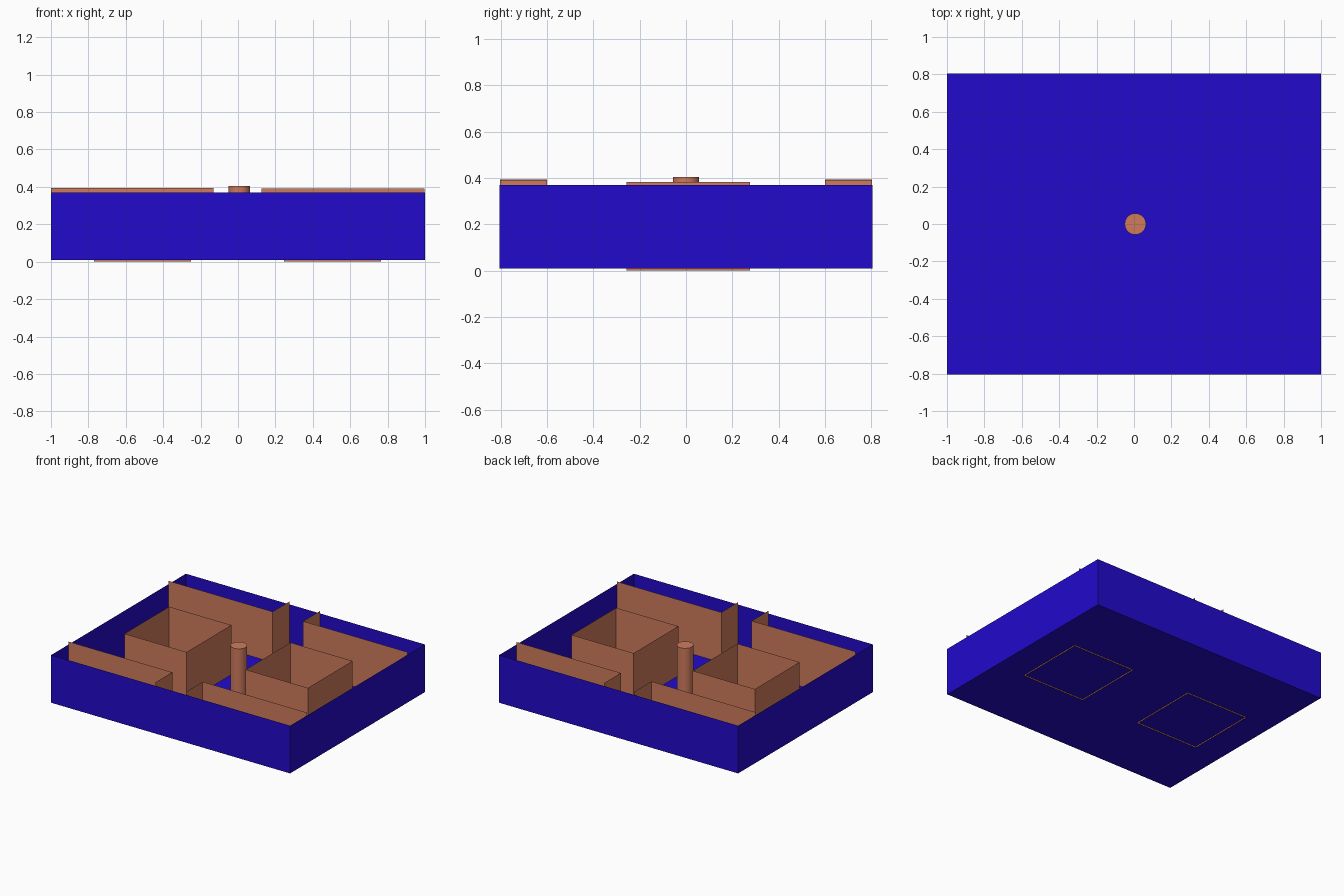
import bpy, bmesh

if "Cube" in bpy.data.objects:
    bpy.data.objects.remove(bpy.data.objects["Cube"])


def material(name, color):
    m = bpy.data.materials.new(name)
    m.diffuse_color = color
    m.use_nodes = True
    m.node_tree.nodes["Principled BSDF"].inputs["Base Color"].default_value = m.diffuse_color
    return m


BLUE = material("blue", (0.016, 0.003, 0.60, 1))
COPPER = material("copper", (0.62, 0.20, 0.11, 1))


def sheet(name, path, z0, z1, mat, closed=False, floor=False):
    """Thin vertical sheet following a plan path, optionally with a floor."""
    bm = bmesh.new()
    low = [bm.verts.new((x, y, z0)) for x, y in path]
    high = [bm.verts.new((x, y, z1)) for x, y in path]
    n = len(path)
    for i in range(n if closed else n - 1):
        j = (i + 1) % n
        bm.faces.new((low[i], low[j], high[j], high[i]))
    if floor:
        bm.faces.new(low[::-1])
    mesh = bpy.data.meshes.new(name)
    bm.to_mesh(mesh)
    bm.free()
    mesh.materials.append(mat)
    ob = bpy.data.objects.new(name, mesh)
    bpy.context.collection.objects.link(ob)
    return ob


def rect(x0, x1, y0, y1):
    return [(x0, y0), (x1, y0), (x1, y1), (x0, y1)]


# Outer open tray with floor
sheet("tray", rect(-1, 1, -0.805, 0.805), 0.009, 0.37, BLUE, closed=True, floor=True)

# L-shaped partitions, one per corner room
for row, s in (("front", -1), ("back", 1)):
    sheet(row + "_left_partition",
          [(-1, s * 0.6), (-0.13, s * 0.6), (-0.13, s * 0.803)], 0.01, 0.394, COPPER)
    sheet(row + "_right_partition",
          [(0.998, s * 0.6), (0.125, s * 0.6), (0.125, s * 0.803)], 0.01, 0.39, COPPER)

# Two open square enclosures either side of the middle
for side, x0, x1 in (("left", -0.77, -0.25), ("right", 0.245, 0.765)):
    sheet(side + "_enclosure", rect(x0, x1, -0.258, 0.277), 0.0, 0.384, COPPER, closed=True)

# Central column
bpy.ops.mesh.primitive_cylinder_add(vertices=32, radius=0.057, depth=0.393,
                                    location=(0.007, 0.0, 0.2085))
column = bpy.context.object
column.name = "central_column"
column.data.materials.append(COPPER)
bpy.ops.object.shade_smooth_by_angle()
